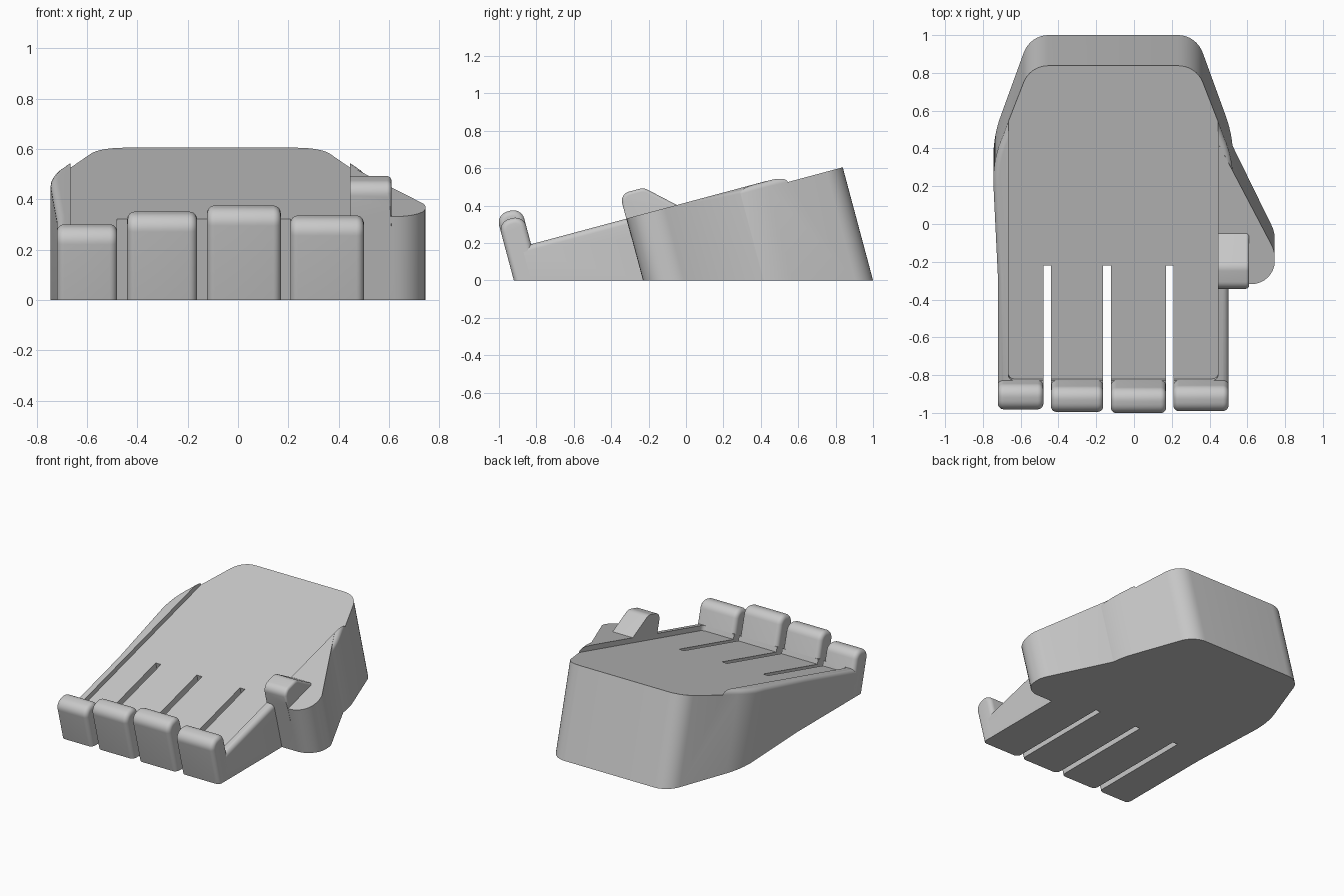
import bpy, bmesh, math
from mathutils import Matrix, Vector

cube = bpy.data.objects.get("Cube")
if cube:
    bpy.data.objects.remove(cube)

TILT = Matrix.Rotation(math.radians(15), 4, 'X')   # whole hand leans back
FLOOR, RAIL = 0.367, 0.401                         # heights along the tilted axis
FRONT, TIP_BACK = -0.889, -0.75

grey = bpy.data.materials.new("plain grey")
grey.use_nodes = True
grey.diffuse_color = (0.58, 0.58, 0.58, 1)
grey.node_tree.nodes["Principled BSDF"].inputs["Base Color"].default_value = grey.diffuse_color


def rounded(corners, steps=8):
    """Outline from (x, y, radius) corners, each replaced by an arc."""
    out = []
    for i, (x, y, r) in enumerate(corners):
        p = Vector((x, y))
        if not r:
            out.append(p)
            continue
        a = (Vector(corners[i - 1][:2]) - p).normalized()
        b = (Vector(corners[(i + 1) % len(corners)][:2]) - p).normalized()
        half = a.angle(b) / 2
        centre = p + (a + b).normalized() * r / math.sin(half)
        start = p + a * r / math.tan(half) - centre
        end = p + b * r / math.tan(half) - centre
        t0 = math.atan2(start.y, start.x)
        sweep = math.atan2(start.x * end.y - start.y * end.x, start.dot(end))
        for k in range(steps + 1):
            t = t0 + sweep * k / steps
            out.append(centre + r * Vector((math.cos(t), math.sin(t))))
    return out


def prism(name, outline, low, high, axis='Z', bevel=0, pick=None):
    """Extrude an outline along Z, or a side profile along X; bevel chosen edges."""
    bm = bmesh.new()
    place = (lambda p, h: (p[0], p[1], h)) if axis == 'Z' else (lambda p, h: (h, p[0], p[1]))
    rings = [[bm.verts.new(place(p, h)) for p in outline] for h in (low, high)]
    bm.faces.new(rings[0])
    bm.faces.new(rings[1])
    n = len(outline)
    for i in range(n):
        j = (i + 1) % n
        bm.faces.new((rings[0][i], rings[0][j], rings[1][j], rings[1][i]))
    bmesh.ops.recalc_face_normals(bm, faces=bm.faces)
    if bevel:
        bmesh.ops.bevel(bm, geom=[e for e in bm.edges if pick(e)], offset=bevel, segments=6,
                        profile=0.5, affect='EDGES', clamp_overlap=True)
    mesh = bpy.data.meshes.new(name)
    bm.to_mesh(mesh)
    bm.free()
    ob = bpy.data.objects.new(name, mesh)
    bpy.context.collection.objects.link(ob)
    return ob


def combine(ob, other, operation):
    mod = ob.modifiers.new(operation, 'BOOLEAN')
    mod.operation, mod.object, mod.solver = operation, other, 'EXACT'
    dg = bpy.context.evaluated_depsgraph_get()
    mesh = bpy.data.meshes.new_from_object(ob.evaluated_get(dg))
    ob.modifiers.clear()
    ob.data = mesh
    bpy.data.objects.remove(other)


def finish(ob):
    """Tilt, trim flat at the ground, colour and shade."""
    bm = bmesh.new()
    bm.from_mesh(ob.data)
    bmesh.ops.transform(bm, matrix=TILT, verts=bm.verts)
    cut = bmesh.ops.bisect_plane(bm, geom=bm.verts[:] + bm.edges[:] + bm.faces[:],
                                 plane_co=(0, 0, 0), plane_no=(0, 0, -1), clear_outer=True)
    rim = [g for g in cut["geom_cut"] if isinstance(g, bmesh.types.BMEdge)]
    bmesh.ops.triangle_fill(bm, edges=rim, use_beauty=True, normal=(0, 0, -1))
    bmesh.ops.recalc_face_normals(bm, faces=bm.faces)
    bm.to_mesh(ob.data)
    bm.free()
    ob.data.materials.clear()
    ob.data.materials.append(grey)
    bpy.ops.object.select_all(action='DESELECT')
    ob.select_set(True)
    bpy.context.view_layer.objects.active = ob
    bpy.ops.object.shade_smooth_by_angle(angle=math.radians(30))


# Palm: half outline mirrored about its own middle
MID = -0.11
half = [(0.61, -0.80, 0), (0.61, -0.2, 0), (0.64, 0.435, 0.6), (0.44, 0.966, 0.14)]
right = [(MID + x, y, r) for x, y, r in half]
left = [(MID - x, y, r) for x, y, r in reversed(half)]
palm = prism("palm", rounded(right + left), -0.5, RAIL, bevel=0.03,
             pick=lambda e: all(v.co.z > RAIL - 0.001 for v in e.verts))

# Thumb base
web = prism("thumb_base", rounded([(0.2, 0.64, 0), (0.2, -0.222, 0), (0.745, -0.222, 0.125),
                                   (0.745, -0.04, 0.15), (0.4, 0.64, 0)]), -0.5, RAIL + 0.001)
combine(palm, web, 'UNION')

# Thumb hook with a sloped back
profile = rounded([(-0.223, 0.3, 0), (-0.223, 0.537, 0.05), (-0.09, 0.537, 0.06),
                   (0.057, 0.402, 0), (0.057, 0.3, 0)])
hook = prism("thumb_hook", profile, 0.3, 0.61, axis='X', bevel=0.03,
             pick=lambda e: all(v.co.x > 0.6 and v.co.z > 0.35 for v in e.verts))
combine(palm, hook, 'UNION')

# Recess between the side rails
recess = prism("recess_cutter", rounded([(-0.665, TIP_BACK, 0.03), (0.445, TIP_BACK, 0.03),
                                         (0.445, 1.5, 0), (-0.665, 1.5, 0)]), FLOOR, 1)
combine(palm, recess, 'DIFFERENCE')

# Fingers: x range and tip height
fingers = [("little", -0.72, -0.48, 0.526), ("ring", -0.44, -0.163, 0.578),
           ("middle", -0.123, 0.17, 0.603), ("index", 0.208, 0.50, 0.562)]

# Slots between neighbouring fingers
for a, b in zip(fingers, fingers[1:]):
    x0, x1 = a[2], b[1]
    slot = [(x0, -1.2), (x1, -1.2), (x1, -0.13), (x0, -0.13)]
    combine(palm, prism("slot_cutter", slot, -1, 1), 'DIFFERENCE')
finish(palm)

# Upright finger tips, rounded over the top and along both sides
for name, x0, x1, top in fingers:
    side = rounded([(FRONT, 0, 0), (FRONT, top, 0.06), (TIP_BACK, top, 0.06), (TIP_BACK, 0, 0)])
    tip = prism(name + "_finger_tip", side, x0, x1, axis='X', bevel=0.03,
                pick=lambda e: abs(e.verts[0].co.x - e.verts[1].co.x) < 0.001)
    finish(tip)
